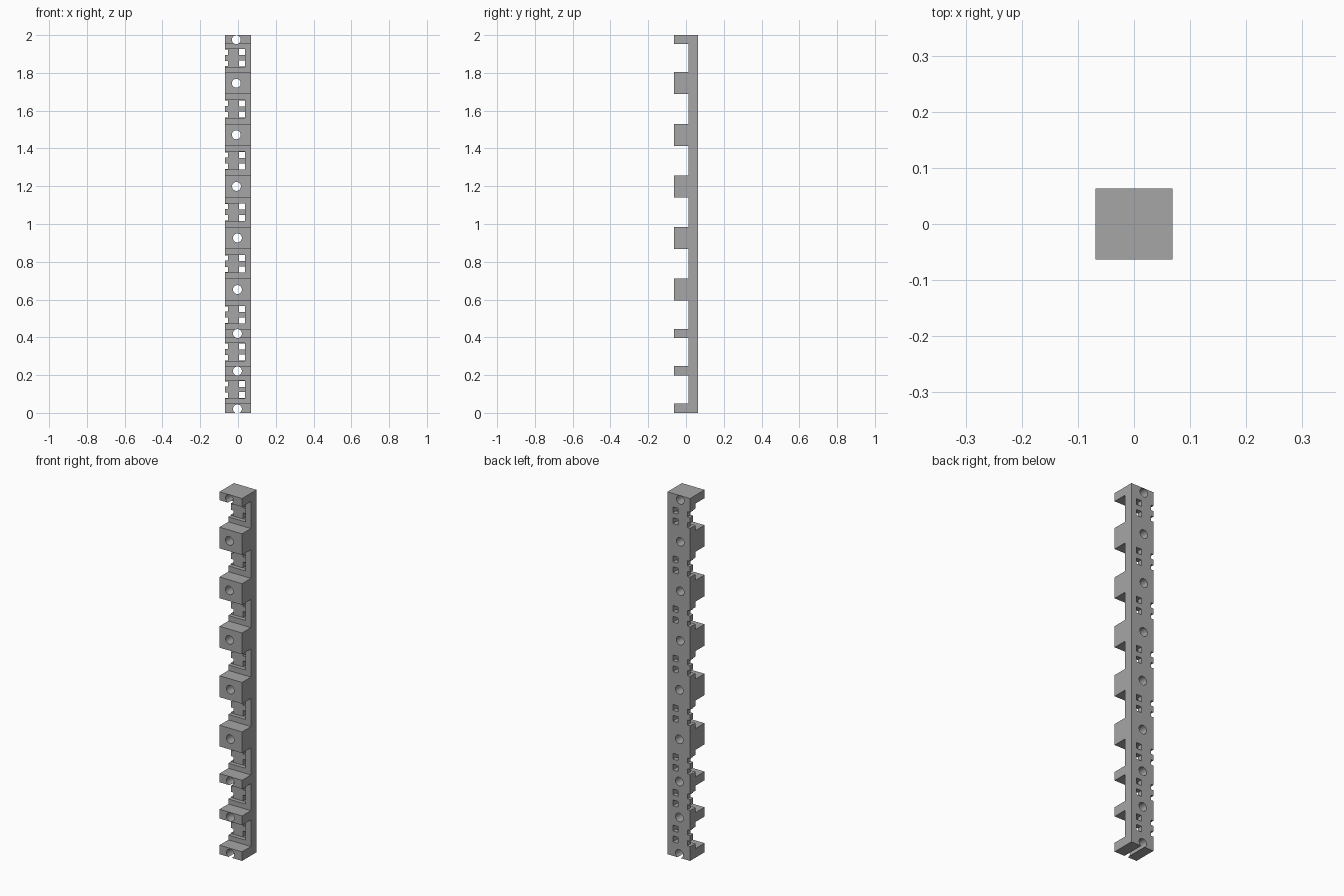
import bpy, bmesh, math
from mathutils import Matrix, Vector

cube = bpy.data.objects.get("Cube")
if cube:
    bpy.data.objects.remove(cube, do_unlink=True)

WIDTH, FRONT, BACK, SPINE = 0.069, -0.063, 0.063, 0.014
# bottom and top of each projecting block
BLOCKS = [(0, 0.05), (0.197, 0.248), (0.397, 0.445), (0.595, 0.712), (0.867, 0.985),
          (1.14, 1.258), (1.413, 1.53), (1.688, 1.805), (1.954, 2)]
# height and sideways position of each bore
BORES = [(0.021, -0.003), (0.222, -0.003), (0.42, -0.003), (0.653, -0.003), (0.926, -0.003),
         (1.199, -0.008), (1.472, -0.009), (1.745, -0.009), (1.976, -0.009)]

grey = bpy.data.materials.new("grey plastic")
grey.use_nodes = True
grey.diffuse_color = (0.38, 0.38, 0.38, 1)
grey.node_tree.nodes["Principled BSDF"].inputs["Base Color"].default_value = grey.diffuse_color


def make_object(name, bm):
    bmesh.ops.recalc_face_normals(bm, faces=bm.faces)
    mesh = bpy.data.meshes.new(name)
    bm.to_mesh(mesh)
    bm.free()
    mesh.materials.append(grey)
    obj = bpy.data.objects.new(name, mesh)
    bpy.context.collection.objects.link(obj)
    return obj


def add_box(bm, low, high):
    low, high = Vector(low), Vector(high)
    matrix = Matrix.Translation((low + high) / 2) @ Matrix.Diagonal((*(high - low), 1))
    bmesh.ops.create_cube(bm, size=1, matrix=matrix)


def cut(target, name, bm):
    cutter = make_object(name, bm)
    cutter.hide_render = True
    mod = target.modifiers.new(name, "BOOLEAN")
    mod.operation, mod.solver, mod.object = "DIFFERENCE", "EXACT", cutter
    bpy.context.view_layer.objects.active = target
    bpy.ops.object.modifier_apply(modifier=mod.name)
    bpy.data.objects.remove(cutter, do_unlink=True)


# toothed rail: side profile extruded across the width
profile = [(BACK, 2), (BACK, 0)]
for i, (low, high) in enumerate(BLOCKS):
    profile += [(FRONT, low), (FRONT, high)]
    if i < len(BLOCKS) - 1:
        profile += [(SPINE, high), (SPINE, BLOCKS[i + 1][0])]
bm = bmesh.new()
face = bm.faces.new([bm.verts.new((-WIDTH, y, z)) for y, z in profile])
side = bmesh.ops.extrude_face_region(bm, geom=[face])
verts = [v for v in side["geom"] if isinstance(v, bmesh.types.BMVert)]
bmesh.ops.translate(bm, verts=verts, vec=(2 * WIDTH, 0, 0))
rail = make_object("toothed_rail", bm)

# shallow pockets, then slots and edge notches, between neighbouring blocks
centres = [(a[1] + b[0]) / 2 for a, b in zip(BLOCKS, BLOCKS[1:])]
pockets, slots = bmesh.new(), bmesh.new()
for c in centres:
    add_box(pockets, (-0.1, -0.02, c - 0.047), (0.036, 0.036, c + 0.047))
    for z in (c - 0.03, c + 0.03):
        add_box(slots, (0.006, -0.03, z - 0.016), (0.036, 0.1, z + 0.016))
        add_box(slots, (-0.1, -0.03, z - 0.014), (-0.053, 0.1, z + 0.014))
cut(rail, "pocket_cutter", pockets)
cut(rail, "slot_cutter", slots)

# round bores from front to back
bores = bmesh.new()
for z, x in BORES:
    matrix = Matrix.Translation((x, 0, z)) @ Matrix.Rotation(math.pi / 2, 4, "X")
    bmesh.ops.create_cone(bores, cap_ends=True, segments=32, radius1=0.0235,
                          radius2=0.0235, depth=0.3, matrix=matrix)
cut(rail, "bore_cutter", bores)

bpy.ops.object.select_all(action="DESELECT")
rail.select_set(True)
bpy.context.view_layer.objects.active = rail
bpy.ops.object.shade_smooth_by_angle(angle=math.radians(30))
